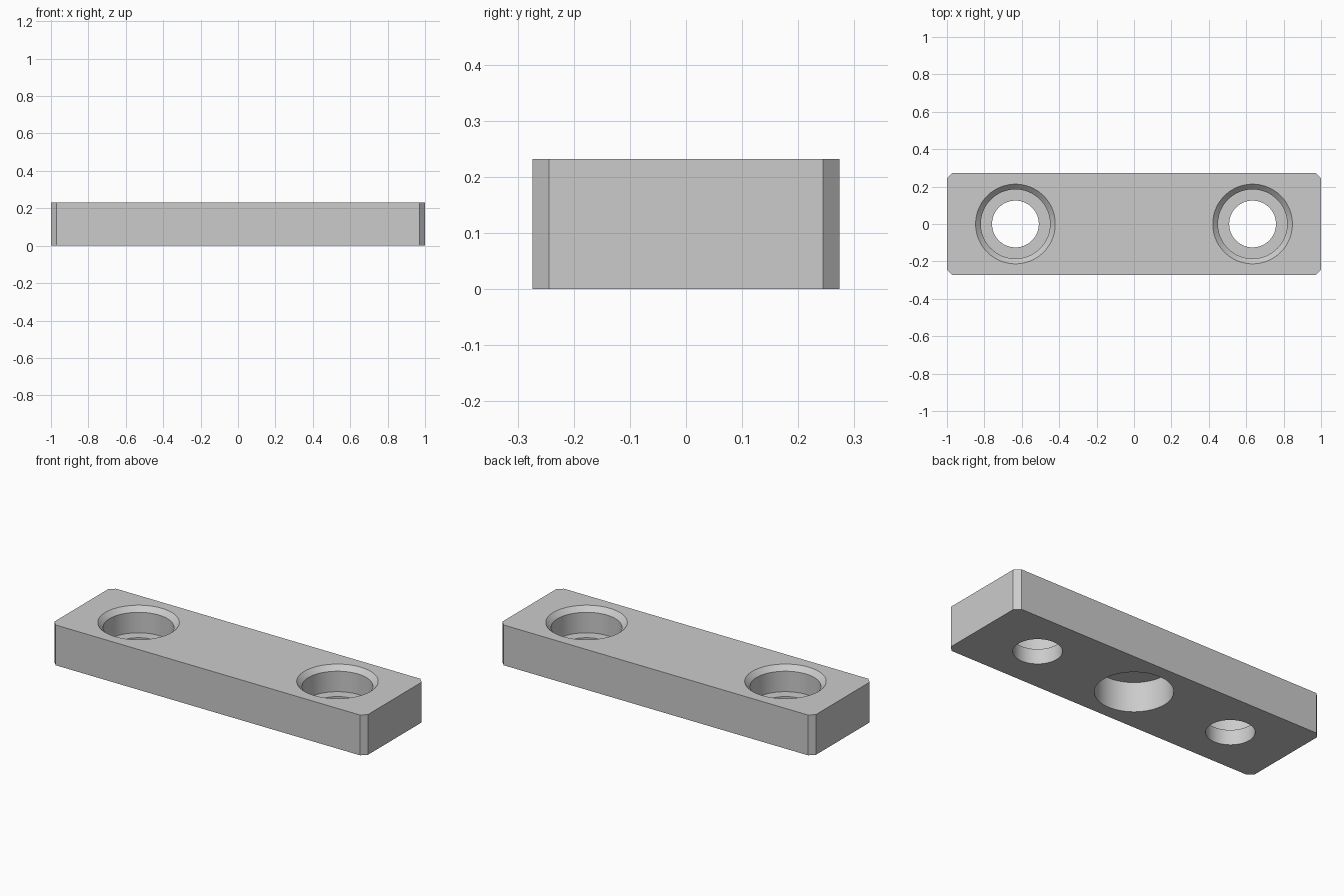
import bpy
import bmesh
import math
from mathutils import Matrix

LENGTH, WIDTH, HEIGHT, CORNER = 2.0, 0.548, 0.232, 0.03
HOLE_X = 0.634
OVER = 0.05  # how far cutters reach past the faces

if "Cube" in bpy.data.objects:
    bpy.data.objects.remove(bpy.data.objects["Cube"], do_unlink=True)

grey = bpy.data.materials.new("plain grey")
grey.use_nodes = True
colour = (0.6, 0.6, 0.6, 1)
grey.diffuse_color = colour
grey.node_tree.nodes["Principled BSDF"].inputs["Base Color"].default_value = colour


def add_object(name, bm):
    mesh = bpy.data.meshes.new(name)
    bmesh.ops.recalc_face_normals(bm, faces=bm.faces)
    bm.to_mesh(mesh)
    bm.free()
    mesh.materials.append(grey)
    obj = bpy.data.objects.new(name, mesh)
    bpy.context.collection.objects.link(obj)
    return obj


def turned_cutter(name, x, profile, sides=96):
    """Solid of revolution about a vertical axis from (radius, z) points."""
    bm = bmesh.new()
    rings = []
    for radius, z in profile:
        ring = bmesh.ops.create_circle(bm, segments=sides, radius=radius,
                                       matrix=Matrix.Translation((x, 0, z)))
        rings.append(ring["verts"])
    for low, high in zip(rings, rings[1:]):
        for i in range(sides):
            j = (i + 1) % sides
            bm.faces.new((low[i], low[j], high[j], high[i]))
    bm.faces.new(rings[0])
    bm.faces.new(rings[-1])
    obj = add_object(name, bm)
    obj.hide_render = True
    return obj


# Bar with chamfered upright corners
bm = bmesh.new()
bmesh.ops.create_cube(bm, size=1, matrix=Matrix.Translation((0, 0, HEIGHT / 2))
                      @ Matrix.Diagonal((LENGTH, WIDTH, HEIGHT, 1)))
uprights = [e for e in bm.edges
            if abs(e.verts[0].co.z - e.verts[1].co.z) > HEIGHT / 2]
bmesh.ops.bevel(bm, geom=uprights, offset=CORNER, segments=1, affect='EDGES')
bar = add_object("mounting_bar", bm)

# Counterbored screw holes with a chamfered rim
bore, seat, rim, seat_z = 0.125, 0.185, 0.213, 0.086
screw_profile = [(bore, -OVER), (bore, seat_z), (seat, seat_z),
                 (seat, HEIGHT - (rim - seat)), (rim, HEIGHT),
                 (rim, HEIGHT + OVER)]
cutters = [turned_cutter("screw_hole_" + side, x, screw_profile)
           for side, x in (("left", HOLE_X), ("right", -HOLE_X))]

# Blind pocket in the middle of the underside
cutters.append(turned_cutter("underside_pocket", 0, [(0.2, -OVER), (0.2, 0.17)]))

bpy.ops.object.select_all(action='DESELECT')
bar.select_set(True)
bpy.context.view_layer.objects.active = bar
for cutter in cutters:
    cut = bar.modifiers.new(cutter.name, 'BOOLEAN')
    cut.operation = 'DIFFERENCE'
    cut.solver = 'EXACT'
    cut.object = cutter
    bpy.ops.object.modifier_apply(modifier=cut.name)
    bpy.data.objects.remove(cutter, do_unlink=True)

bpy.ops.object.shade_smooth_by_angle(angle=math.radians(30))
